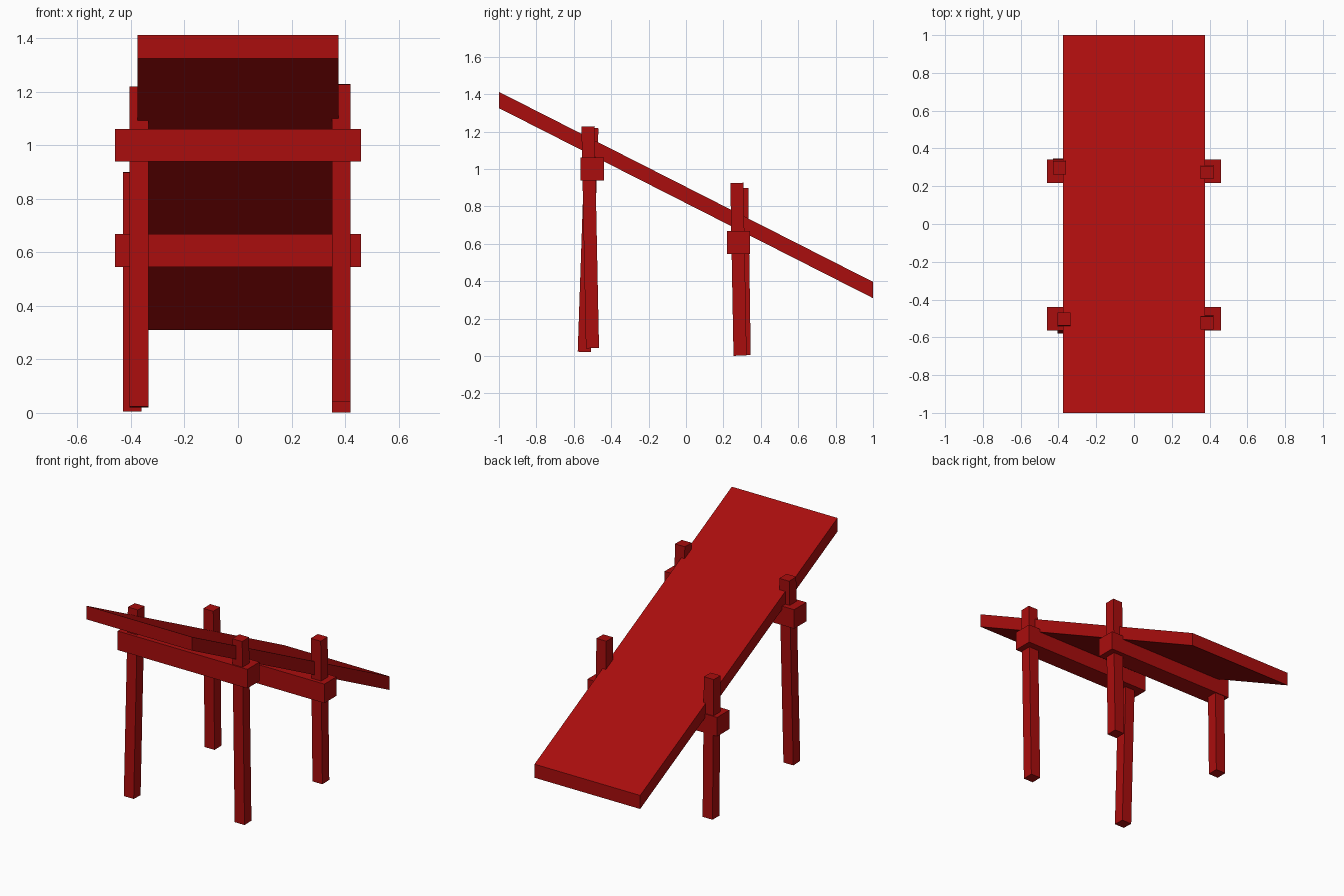
import bpy
import bmesh
from mathutils import Vector

cube = bpy.data.objects.get("Cube")
if cube:
    bpy.data.objects.remove(cube, do_unlink=True)

# Single painted-wood colour
red = bpy.data.materials.new("dark red paint")
red.use_nodes = True
colour = (0.40, 0.004, 0.004, 1)
red.diffuse_color = colour
red.node_tree.nodes["Principled BSDF"].inputs["Base Color"].default_value = colour


def finish(name, bm):
    mesh = bpy.data.meshes.new(name)
    bm.to_mesh(mesh)
    bm.free()
    mesh.materials.append(red)
    obj = bpy.data.objects.new(name, mesh)
    bpy.context.collection.objects.link(obj)
    return obj


def box(name, centre, size):
    bm = bmesh.new()
    bmesh.ops.create_cube(bm, size=1)
    bmesh.ops.scale(bm, vec=size, verts=bm.verts)
    obj = finish(name, bm)
    obj.location = centre
    return obj


def post(name, bottom, top, width=0.07):
    # Square post running between two end points
    a, b = Vector(bottom), Vector(top)
    obj = box(name, (a + b) / 2, (width, width, (b - a).length))
    obj.rotation_mode = 'QUATERNION'
    obj.rotation_quaternion = Vector((0, 0, 1)).rotation_difference(b - a)
    return obj


# Sloping board with upright end faces
bm = bmesh.new()
bmesh.ops.create_cube(bm, size=1)
bmesh.ops.scale(bm, vec=(0.75, 2, 0.087), verts=bm.verts)
for v in bm.verts:
    v.co.z += 0.861 - 0.508 * v.co.y
finish("sloping_board", bm)

# Crossbeams under the board
box("front_crossbeam", (0, -0.501, 1.0), (0.92, 0.124, 0.122))
box("back_crossbeam", (0, 0.28, 0.607), (0.92, 0.124, 0.122))

# Slightly leaning legs
post("front_left_leg", (0.386, -0.500, 0.042), (0.386, -0.524, 1.228))
post("front_right_leg", (-0.370, -0.544, 0.022), (-0.370, -0.503, 1.219))
post("back_left_leg", (0.386, 0.289, 0.002), (0.386, 0.272, 0.926))
post("back_right_leg", (-0.395, 0.311, 0.005), (-0.395, 0.298, 0.899))
